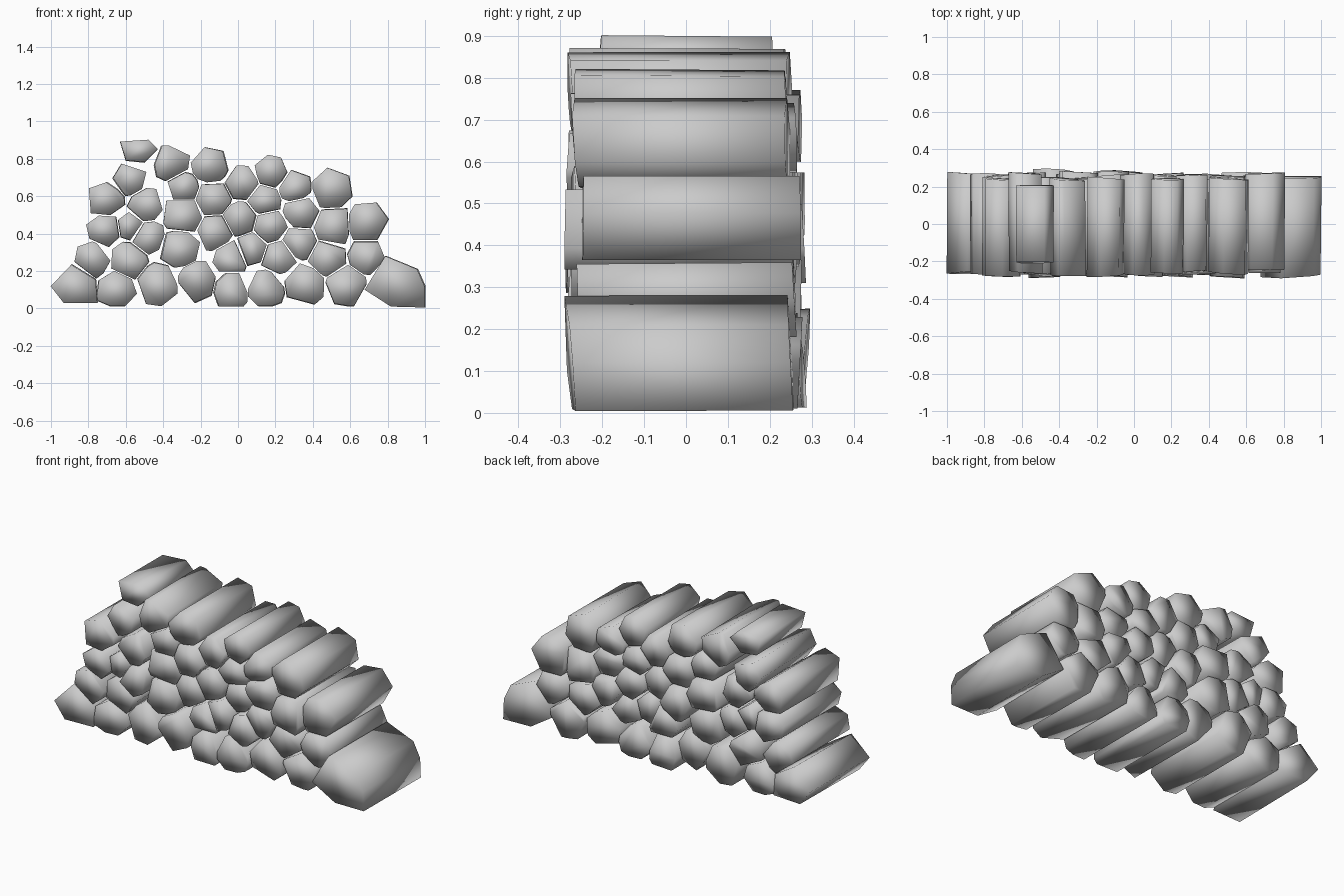
import bpy, bmesh, math, random
from mathutils import Vector

if "Cube" in bpy.data.objects:
    bpy.data.objects.remove(bpy.data.objects["Cube"])

random.seed(5)
GAP = 0.008

# Centres (x, z) of the split logs, course by course
COURSES = {
    "bottom": [(-.88, .13), (-.65, .1), (-.43, .13), (-.22, .14), (-.04, .1),
               (.15, .1), (.35, .13), (.58, .12), (.84, .14)],
    "second": [(-.78, .26), (-.58, .25), (-.31, .32), (-.12, .41), (-.04, .27),
               (.07, .32), (.22, .27), (.33, .35), (.48, .27), (.69, .28)],
    "third": [(-.71, .42), (-.58, .44), (-.48, .38), (-.29, .5), (-.13, .59), (.01, .48),
              (.17, .44), (.14, .58), (.34, .51), (.51, .44), (.69, .45)],
    "top": [(-.7, .58), (-.5, .55), (-.58, .69), (-.29, .65), (-.53, .84), (-.36, .78),
            (-.15, .76), (.02, .67), (.18, .73), (.31, .65), (.5, .64)],
}
CENTRES = [Vector(p) for course in COURSES.values() for p in course]

# Sections of the three most exposed logs
PROFILES = {
    "bottom_log_1": [(-1, .12), (-.89, .235), (-.76, .155), (-.75, .03), (-.93, .03)],
    "bottom_log_9": [(.68, .1), (.79, .28), (.96, .21), (1, .12), (1, .005), (.82, .01)],
    "top_log_5": [(-.63, .89), (-.48, .9), (-.43, .85), (-.5, .78), (-.6, .79)],
}


def radius(c):
    """A log is about as wide as the spacing to its three nearest neighbours."""
    near = sorted((c - o).length for o in CENTRES)[1:4]
    return 0.54 * sum(near) / 3


def rough_polygon(c, r):
    """Irregular six-sided section stretched to fill a box of half size r."""
    phase = random.uniform(0, math.tau)
    angles = [phase + (i + random.uniform(-.28, .28)) * math.tau / 6 for i in range(6)]
    xs, zs = [math.cos(a) for a in angles], [math.sin(a) for a in angles]

    def fit(v, values):
        return r * (2 * (v - min(values)) / (max(values) - min(values)) - 1)
    return [c + Vector((fit(x, xs), fit(z, zs))) for x, z in zip(xs, zs)]


def clip(poly, point, normal):
    """Keep the part of a convex polygon behind a line."""
    out = []
    for i, p in enumerate(poly):
        q = poly[(i + 1) % len(poly)]
        dp, dq = (p - point).dot(normal), (q - point).dot(normal)
        if dp <= 0:
            out.append(p)
        if dp * dq < 0:
            out.append(p.lerp(q, dp / (dp - dq)))
    return out


def merge_close(poly, tol=0.02):
    out = []
    for p in poly:
        if all((p - q).length > tol for q in out):
            out.append(p)
    return out


def section(name, c):
    if name in PROFILES:
        return [Vector(p) for p in PROFILES[name]]
    r = radius(c)
    # Logs inside the stack fill the space left by their neighbours
    crowd = sum((c - o).length < .27 for o in CENTRES) - 1
    poly = rough_polygon(c, r * (1.2 if crowd >= 6 else 1.04))
    for other in CENTRES:
        dist = (other - c).length
        if 0.001 < dist < 0.45:
            d = (other - c).normalized()
            share = r / (r + radius(other))
            poly = clip(poly, c + d * (dist * share - GAP / 2), d)
    # Rest on the ground, stay under the top log
    poly = clip(poly, Vector((0, .012)), Vector((0, -1)))
    poly = clip(poly, Vector((0, .87)), Vector((0, 1)))
    return merge_close(poly)


def build_log(name, c):
    poly = section(name, c)
    # Slightly uneven lengths, tilted ends and a little drift front to back
    shift, half = random.uniform(-.02, .02), random.uniform(.25, .27)
    if c.y > .8:
        shift, half = 0, .207
    drift = Vector((random.uniform(-.006, .006), random.uniform(-.004, .004)))
    bm = bmesh.new()
    rings = []
    for side in (-1, 1):
        sx, sz = random.uniform(-.08, .08), random.uniform(-.08, .08)
        ring = []
        for p in poly:
            off, q = p - c, p + drift * side / 2
            y = shift + side * half + sx * off.x + sz * off.y
            ring.append(bm.verts.new((q.x, y, max(q.y, 0))))
        rings.append(ring)
    front, back = rings
    bm.faces.new(front)
    bm.faces.new(back[::-1])
    for i in range(len(poly)):
        j = (i + 1) % len(poly)
        bm.faces.new((front[i], front[j], back[j], back[i]))
    bmesh.ops.recalc_face_normals(bm, faces=bm.faces)
    for face in bm.faces:
        face.smooth = True
    mesh = bpy.data.meshes.new(name)
    bm.to_mesh(mesh)
    bm.free()
    obj = bpy.data.objects.new(name, mesh)
    bpy.context.collection.objects.link(obj)


# Firewood stack
for course, centres in COURSES.items():
    for i, centre in enumerate(centres):
        build_log(f"{course}_log_{i + 1}", Vector(centre))
